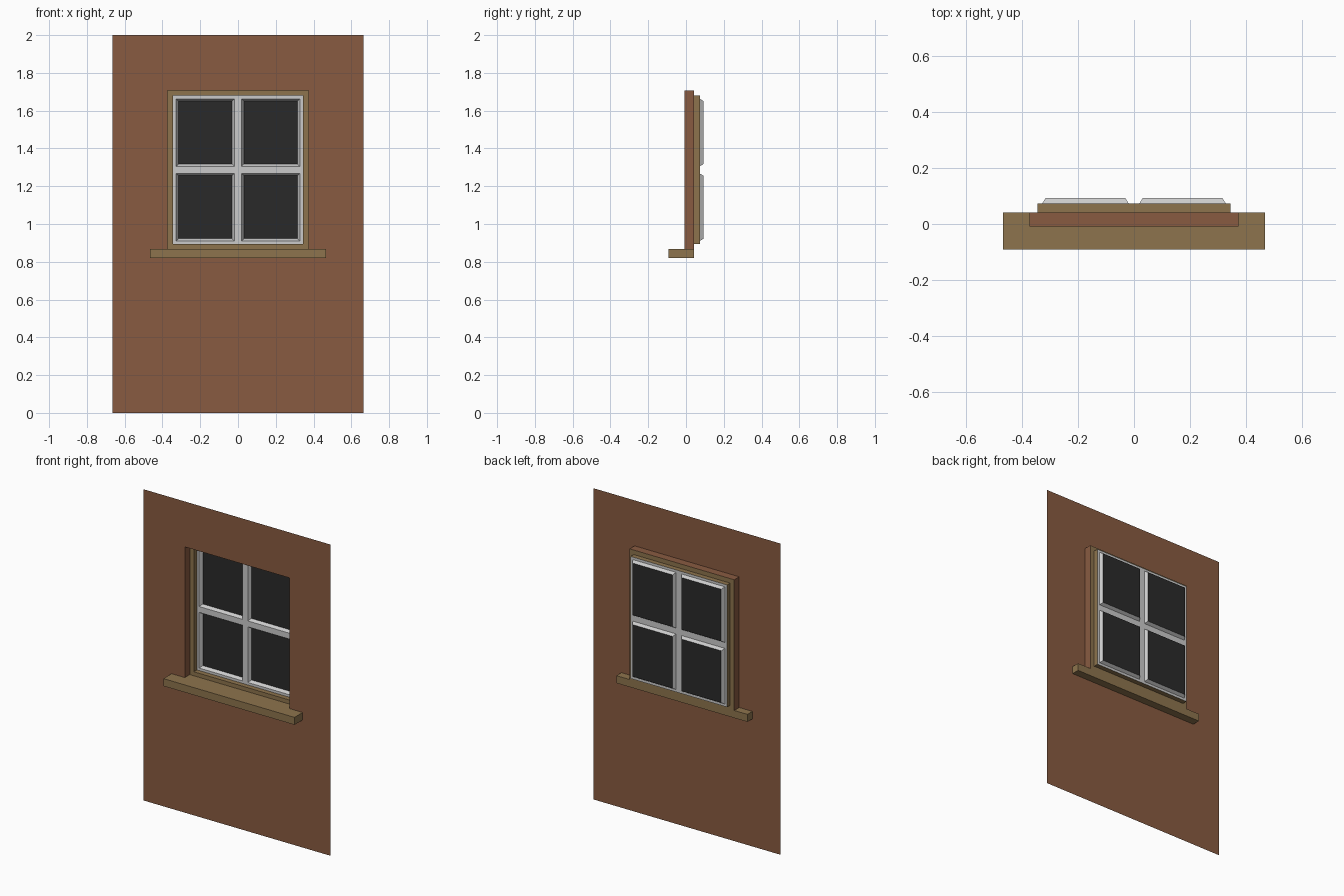
import bpy, bmesh

if "Cube" in bpy.data.objects:
    bpy.data.objects.remove(bpy.data.objects["Cube"])


def material(name, rgb):
    m = bpy.data.materials.new(name)
    m.diffuse_color = (*rgb, 1)
    m.use_nodes = True
    m.node_tree.nodes["Principled BSDF"].inputs["Base Color"].default_value = m.diffuse_color
    return m


BRICK = material("brick", (0.25, 0.105, 0.053))
WOOD = material("wood", (0.27, 0.175, 0.075))
GLASS = material("glass", (0.023, 0.023, 0.023))


def finish(name, bm, mat):
    me = bpy.data.meshes.new(name)
    bm.to_mesh(me)
    bm.free()
    ob = bpy.data.objects.new(name, me)
    bpy.context.collection.objects.link(ob)
    if mat:
        me.materials.append(mat)
    return ob


def loop(bm, rect, y):
    x0, x1, z0, z1 = rect
    return [bm.verts.new((x, y, z)) for x, z in ((x0, z0), (x1, z0), (x1, z1), (x0, z1))]


def bands(name, steps, mat, skip_bottom=False):
    """Nested rectangles (rect, y) joined by strips of faces."""
    bm = bmesh.new()
    loops = [loop(bm, r, y) for r, y in steps]
    for k, (a, b) in enumerate(zip(loops, loops[1:])):
        for i in range(4):
            if skip_bottom and k == 1 and i == 0:
                continue
            j = (i + 1) % 4
            bm.faces.new((a[i], a[j], b[j], b[i]))
    return finish(name, bm, mat)


# Depth planes and outlines (x0, x1, z0, z1)
WALL_Y, FRAME_Y, SASH_Y, GLASS_Y = -0.009, 0.0415, 0.073, 0.0925
WALL = (-0.665, 0.665, 0, 2)
OPENING = (-0.372, 0.372, 0.868, 1.708)
FRAME = (-0.343, 0.343, 0.894, 1.679)

# Thin wall with the brick reveal (the sill closes its bottom)
bands("wall", [(WALL, WALL_Y), (OPENING, WALL_Y), (OPENING, FRAME_Y)], BRICK, True)

# Wooden frame stepping back behind the reveal
bands("window_frame", [(OPENING, FRAME_Y), (FRAME, FRAME_Y), (FRAME, SASH_Y)], WOOD)

# Sash bars: flat grid, with four bevelled panes pushed back
rim, half_bar, bevel = 0.016, 0.019, 0.012
mid = (FRAME[2] + FRAME[3]) / 2
xs = [FRAME[0], FRAME[0] + rim, -half_bar, half_bar, FRAME[1] - rim, FRAME[1]]
zs = [FRAME[2], FRAME[2] + rim, mid - half_bar, mid + half_bar, FRAME[3] - rim, FRAME[3]]
bm = bmesh.new()
grid = [[bm.verts.new((x, SASH_Y, z)) for z in zs] for x in xs]
panes = []
for i in range(5):
    for j in range(5):
        if i in (1, 3) and j in (1, 3):
            panes.append((xs[i], xs[i + 1], zs[j], zs[j + 1]))
        else:
            bm.faces.new((grid[i][j], grid[i + 1][j], grid[i + 1][j + 1], grid[i][j + 1]))
finish("sash_bars", bm, None)

for n, (x0, x1, z0, z1) in enumerate(panes):
    inner = (x0 + bevel, x1 - bevel, z0 + bevel, z1 - bevel)
    bands(f"pane_bevel_{n + 1}", [((x0, x1, z0, z1), SASH_Y), (inner, GLASS_Y)], None)
    bm = bmesh.new()
    bm.faces.new(loop(bm, inner, GLASS_Y))
    finish(f"glass_{n + 1}", bm, GLASS)

# Sill passing through the wall
bm = bmesh.new()
bmesh.ops.create_cube(bm, size=1)
bmesh.ops.scale(bm, vec=(0.932, 0.133, 0.048), verts=bm.verts)
bmesh.ops.translate(bm, vec=(0, -0.025, 0.844), verts=bm.verts)
finish("sill", bm, WOOD)
